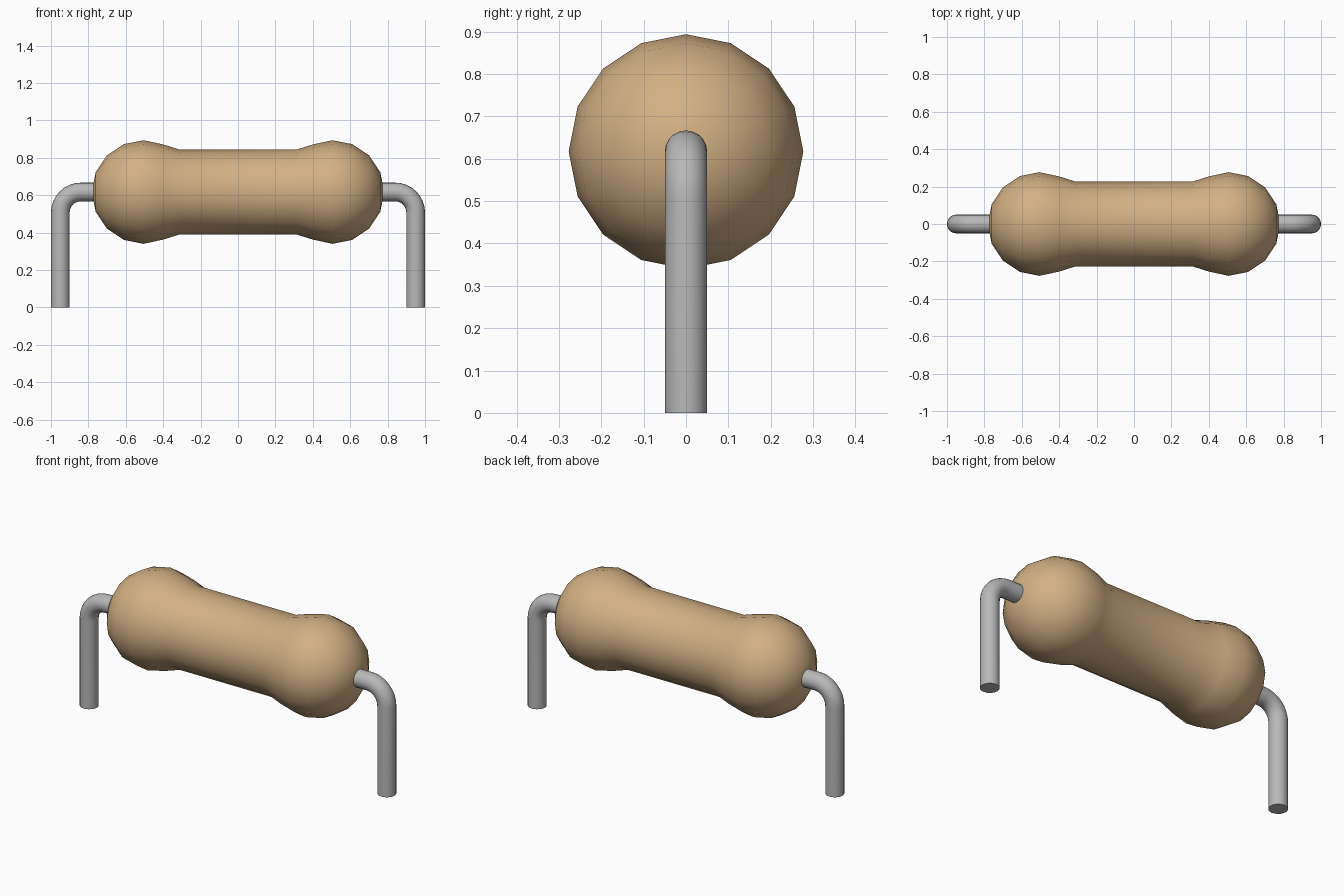
import bpy, bmesh
from math import sin, cos, pi, radians
from mathutils import Vector, Matrix

cube = bpy.data.objects.get("Cube")
if cube:
    bpy.data.objects.remove(cube, do_unlink=True)

AXIS_Z = 0.617      # height of the body axis
BULB_X = 0.505      # centre of each bulb
BULB_R = 0.277
NECK_X, NECK_R = 0.31, 0.226
WIRE_R, LEG_X, BEND = 0.05, 0.95, 0.11


def make_material(name, color):
    mat = bpy.data.materials.new(name)
    mat.use_nodes = True
    mat.diffuse_color = color
    mat.node_tree.nodes["Principled BSDF"].inputs["Base Color"].default_value = color
    return mat


def make_object(name, bm, mat):
    bmesh.ops.recalc_face_normals(bm, faces=bm.faces)
    mesh = bpy.data.meshes.new(name)
    bm.to_mesh(mesh)
    bm.free()
    mesh.materials.append(mat)
    obj = bpy.data.objects.new(name, mesh)
    bpy.context.collection.objects.link(obj)
    bpy.ops.object.select_all(action="DESELECT")
    obj.select_set(True)
    bpy.context.view_layer.objects.active = obj
    bpy.ops.object.shade_smooth_by_angle(angle=radians(30))
    return obj


tan = make_material("tan ceramic", (0.645, 0.434, 0.231, 1))
metal = make_material("grey metal", (0.48, 0.48, 0.48, 1))

# Body: turned profile with a round bulb at each end and a straight neck
half = [(BULB_X + BULB_R * cos(i * pi / 8), BULB_R * sin(i * pi / 8)) for i in range(5)]
half += [(BULB_X - 0.106, 0.254), (NECK_X, NECK_R)]
profile = half + [(-x, r) for x, r in reversed(half)]
bm = bmesh.new()
verts = [bm.verts.new((x, 0, AXIS_Z + r)) for x, r in profile]
edges = [bm.edges.new(pair) for pair in zip(verts, verts[1:])]
bmesh.ops.spin(bm, geom=verts + edges, cent=(0, 0, AXIS_Z), axis=(1, 0, 0),
               angle=2 * pi, steps=16, use_duplicate=False)
bmesh.ops.remove_doubles(bm, verts=bm.verts, dist=0.001)
make_object("body", bm, tan)


def add_wire(name, side):
    """Bent round lead: a ring swept from the body, round the bend, to the ground."""
    path = [(BULB_X + 0.2, AXIS_Z, 0)]
    for i in range(9):
        a = i * pi / 16
        path.append((LEG_X - BEND + BEND * sin(a), AXIS_Z - BEND + BEND * cos(a), a))
    path.append((LEG_X, 0, pi / 2))
    bm = bmesh.new()
    rings = []
    for x, z, a in path:
        out = Vector((sin(a), 0, cos(a)))
        ring = []
        for j in range(20):
            t = j * pi / 10
            p = Vector((x, 0, z)) + WIRE_R * (cos(t) * out + sin(t) * Vector((0, 1, 0)))
            ring.append(bm.verts.new((p.x * side, p.y, p.z)))
        rings.append(ring)
    for r1, r2 in zip(rings, rings[1:]):
        for j in range(20):
            k = (j + 1) % 20
            bm.faces.new((r1[j], r1[k], r2[k], r2[j]))
    bm.faces.new(rings[0])
    bm.faces.new(rings[-1])
    make_object(name, bm, metal)


add_wire("left_wire", 1)
add_wire("right_wire", -1)
